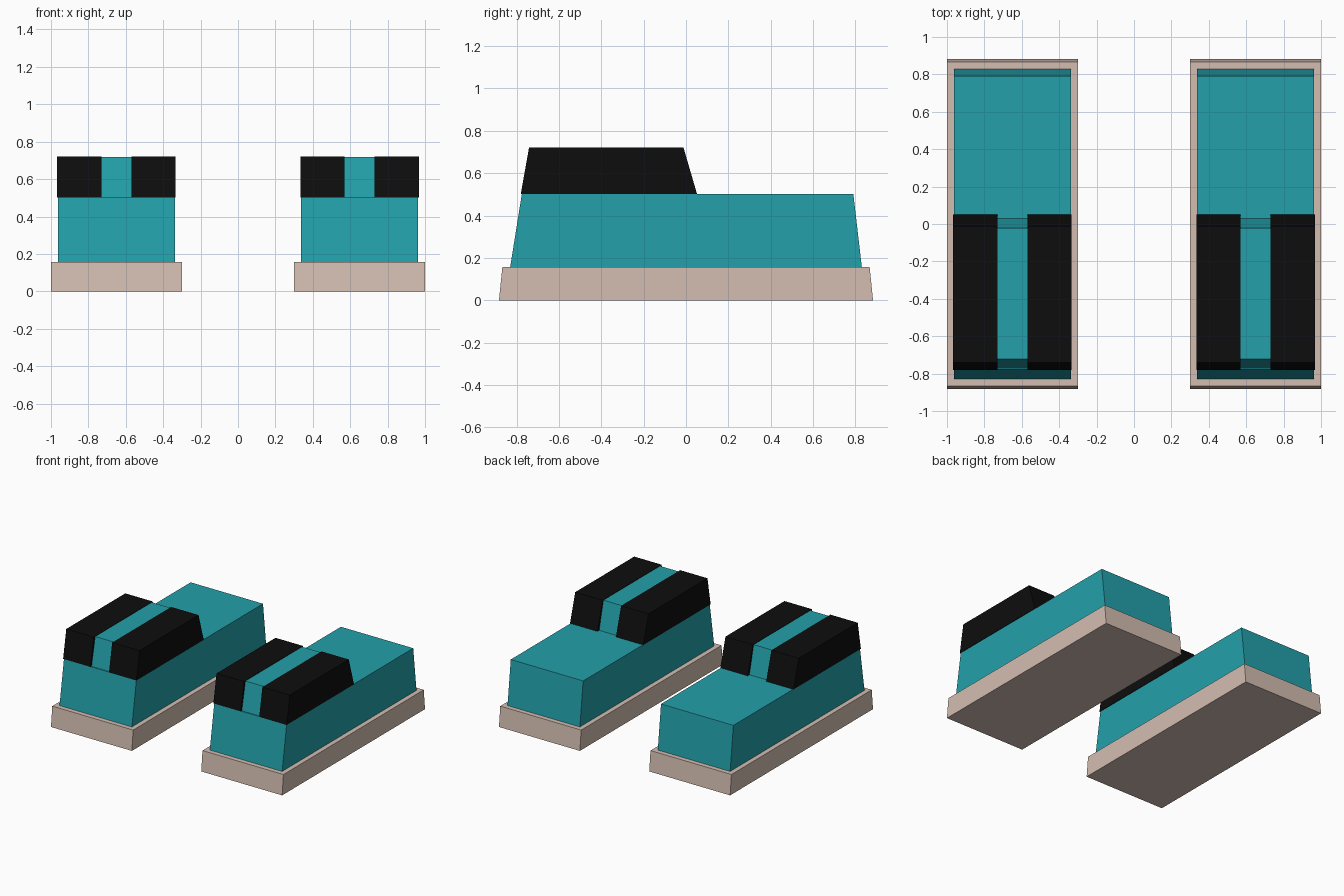
import bpy
import bmesh

if "Cube" in bpy.data.objects:
    bpy.data.objects.remove(bpy.data.objects["Cube"])


def material(name, color):
    m = bpy.data.materials.new(name)
    m.diffuse_color = (*color, 1.0)
    m.use_nodes = True
    m.node_tree.nodes["Principled BSDF"].inputs["Base Color"].default_value = m.diffuse_color
    return m


TEAL = material("teal", (0.017, 0.352, 0.402))
SOLE = material("pale beige", (0.658, 0.515, 0.445))
BLACK = material("black", (0.004, 0.004, 0.004))


def extrude_profile(name, profile, x0, x1, mat):
    """Extrude a closed (y, z) side profile from x0 to x1."""
    bm = bmesh.new()
    face = bm.faces.new([bm.verts.new((x0, y, z)) for y, z in profile])
    ext = bmesh.ops.extrude_face_region(bm, geom=[face])
    verts = [g for g in ext["geom"] if isinstance(g, bmesh.types.BMVert)]
    bmesh.ops.translate(bm, verts=verts, vec=(x1 - x0, 0, 0))
    bmesh.ops.recalc_face_normals(bm, faces=bm.faces)
    mesh = bpy.data.meshes.new(name)
    bm.to_mesh(mesh)
    bm.free()
    mesh.materials.append(mat)
    obj = bpy.data.objects.new(name, mesh)
    bpy.context.collection.objects.link(obj)


# Side profiles as (y, z)
sole = [(-0.883, 0), (0.883, 0), (0.867, 0.157), (-0.867, 0.157)]
upper = [(-0.83, 0.157), (0.83, 0.157), (0.79, 0.502), (-0.775, 0.502)]
strip = [(-0.767, 0.502), (0.03, 0.502), (-0.022, 0.718), (-0.722, 0.718)]
block = [(-0.78, 0.502), (0.052, 0.502), (-0.012, 0.721), (-0.741, 0.721)]

# A matching pair, left and right
for side, cx in (("left", -0.65), ("right", 0.65)):
    extrude_profile(f"{side}_sole", sole, cx - 0.35, cx + 0.35, SOLE)
    extrude_profile(f"{side}_upper", upper, cx - 0.313, cx + 0.313, TEAL)
    extrude_profile(f"{side}_centre_strip", strip, cx - 0.08, cx + 0.08, TEAL)
    # Dark raised blocks either side of the centre strip
    extrude_profile(f"{side}_block_a", block, cx - 0.317, cx - 0.08, BLACK)
    extrude_profile(f"{side}_block_b", block, cx + 0.08, cx + 0.317, BLACK)
